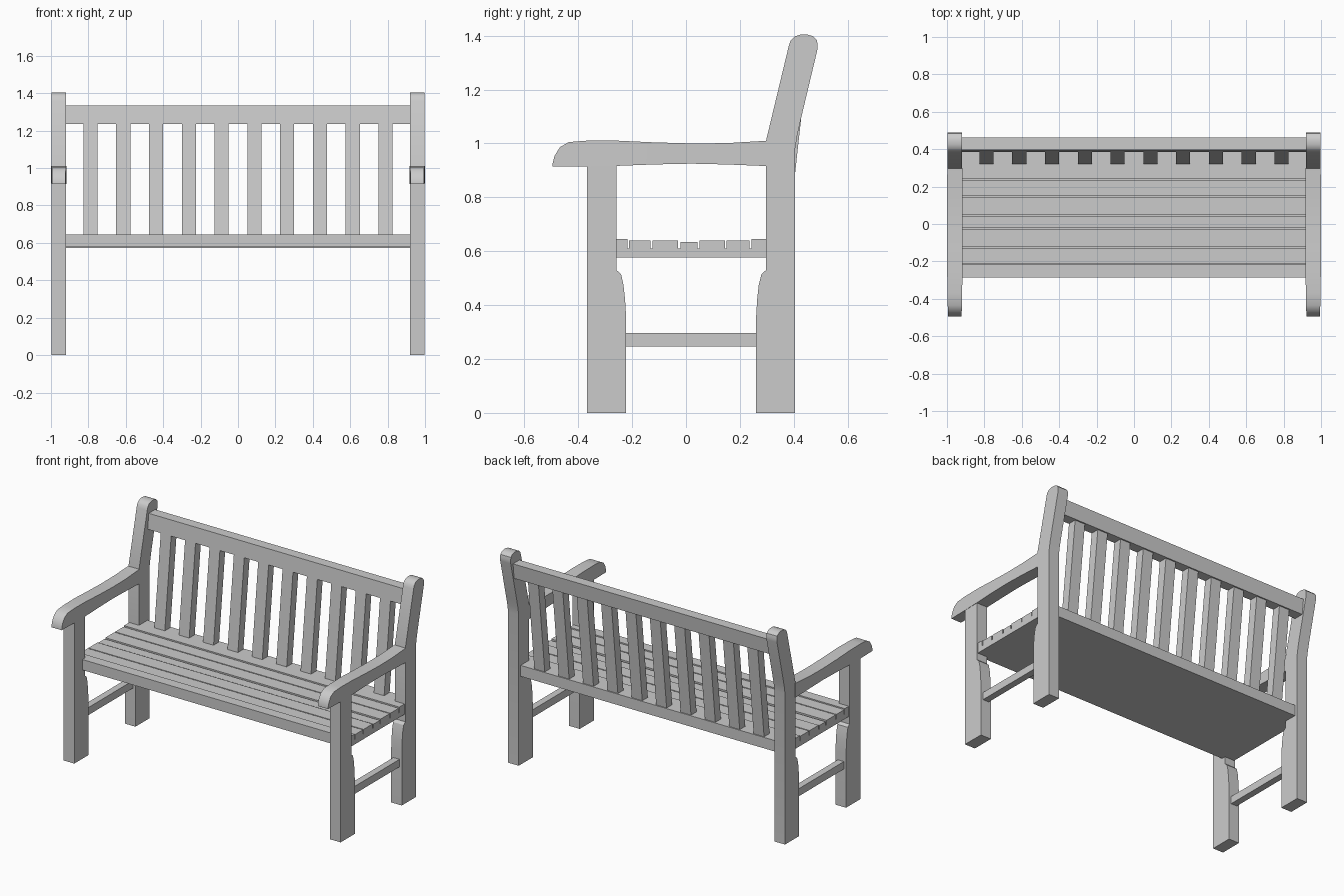
import bpy, bmesh, math

if "Cube" in bpy.data.objects:
    bpy.data.objects.remove(bpy.data.objects["Cube"])

LEG_X = 0.958      # centre of each end frame
LEG_T = 0.076      # thickness of the legs


def finish(name, bm, smooth=False):
    bmesh.ops.recalc_face_normals(bm, faces=bm.faces)
    mesh = bpy.data.meshes.new(name)
    bm.to_mesh(mesh)
    bm.free()
    ob = bpy.data.objects.new(name, mesh)
    bpy.context.collection.objects.link(ob)
    if smooth:
        bpy.ops.object.select_all(action='DESELECT')
        ob.select_set(True)
        bpy.context.view_layer.objects.active = ob
        bpy.ops.object.shade_smooth_by_angle(angle=math.radians(30))
    return ob


def extrude_profile(name, profile, x0, x1, smooth=False):
    """Extrude a (y, z) outline from x0 to x1."""
    bm = bmesh.new()
    face = bm.faces.new([bm.verts.new((x0, y, z)) for y, z in profile])
    ext = bmesh.ops.extrude_face_region(bm, geom=[face])
    verts = [g for g in ext['geom'] if isinstance(g, bmesh.types.BMVert)]
    bmesh.ops.translate(bm, verts=verts, vec=(x1 - x0, 0, 0))
    return finish(name, bm, smooth)


def box(name, x0, x1, y0, y1, z0, z1):
    return extrude_profile(name, [(y0, z0), (y1, z0), (y1, z1), (y0, z1)], x0, x1)


def leaning(name, x0, x1, z0, z1, depth):
    """Box that follows the lean of the backrest."""
    front = lambda z: 0.321 + 0.11 * (z - 0.645)
    return extrude_profile(name, [(front(z0), z0), (front(z0) + depth, z0),
                                  (front(z1) + depth, z1), (front(z1), z1)], x0, x1)


def arm(name, cx):
    # sections along y: (y, bottom, top, half width)
    sections = [(-0.495, 0.915, 0.925, 0.037), (-0.488, 0.915, 0.953, 0.037),
                (-0.468, 0.915, 0.986, 0.037), (-0.435, 0.915, 1.005, 0.038),
                (-0.37, 0.915, 1.010, 0.039), (-0.25, 0.917, 1.010, 0.041),
                (-0.12, 0.922, 1.004, 0.042), (0.02, 0.925, 1.000, 0.042),
                (0.15, 0.922, 1.001, 0.042), (0.30, 0.916, 1.010, 0.040)]
    bm = bmesh.new()
    rings = [[bm.verts.new((cx + sx * w, y, z)) for sx, z in
              ((-1, lo), (1, lo), (1, hi), (-1, hi))] for y, lo, hi, w in sections]
    for a, b in zip(rings, rings[1:]):
        for i in range(4):
            j = (i + 1) % 4
            bm.faces.new((a[i], a[j], b[j], b[i]))
    bm.faces.new(rings[0])
    bm.faces.new(rings[-1])
    return finish(name, bm, True)


# leg outlines
front_leg = [(-0.368, 0), (-0.222, 0), (-0.222, 0.35), (-0.226, 0.42), (-0.232, 0.475),
             (-0.241, 0.515), (-0.258, 0.53), (-0.258, 0.92), (-0.368, 0.92)]
back_leg = [(0.26, 0), (0.405, 0), (0.405, 0.98), (0.413, 1.03), (0.425, 1.085),
            (0.487, 1.345), (0.489, 1.365), (0.485, 1.385), (0.472, 1.398), (0.45, 1.404),
            (0.425, 1.404), (0.403, 1.397), (0.388, 1.382), (0.381, 1.36),
            (0.297, 1.01), (0.297, 0.53), (0.28, 0.515), (0.27, 0.475), (0.264, 0.42), (0.26, 0.35)]

# end frames: legs, arm and stretcher on both sides
for side, s in (("left", -1), ("right", 1)):
    cx = s * LEG_X
    x0, x1 = cx - LEG_T / 2, cx + LEG_T / 2
    extrude_profile(f"front_leg_{side}", front_leg, x0, x1, True)
    extrude_profile(f"back_leg_{side}", back_leg, x0, x1, True)
    arm(f"arm_{side}", cx)
    box(f"stretcher_{side}", cx - 0.022, cx + 0.022, -0.23, 0.27, 0.247, 0.296)

# seat: one board with grooves between the slats
W = 0.99
box("seat_base", -W, W, -0.285, 0.30, 0.577, 0.61)
slats = [(-0.285, -0.217, 0.645), (-0.212, -0.131, 0.64), (-0.124, -0.030, 0.64),
         (-0.020, 0.043, 0.635), (0.051, 0.144, 0.64), (0.151, 0.236, 0.64),
         (0.243, 0.30, 0.645)]
for i, (y0, y1, top) in enumerate(slats):
    box(f"seat_slat_{i + 1}", -W, W, y0, y1, 0.605, top)

# backrest
box("lower_back_rail", -0.93, 0.93, 0.298, 0.385, 0.574, 0.645)
leaning("top_back_rail", -0.93, 0.93, 1.236, 1.335, 0.066)
for i in range(10):
    x = (i - 4.5) * 0.1753
    leaning(f"back_slat_{i + 1}", x - 0.0375, x + 0.0375, 0.64, 1.24, 0.057)
